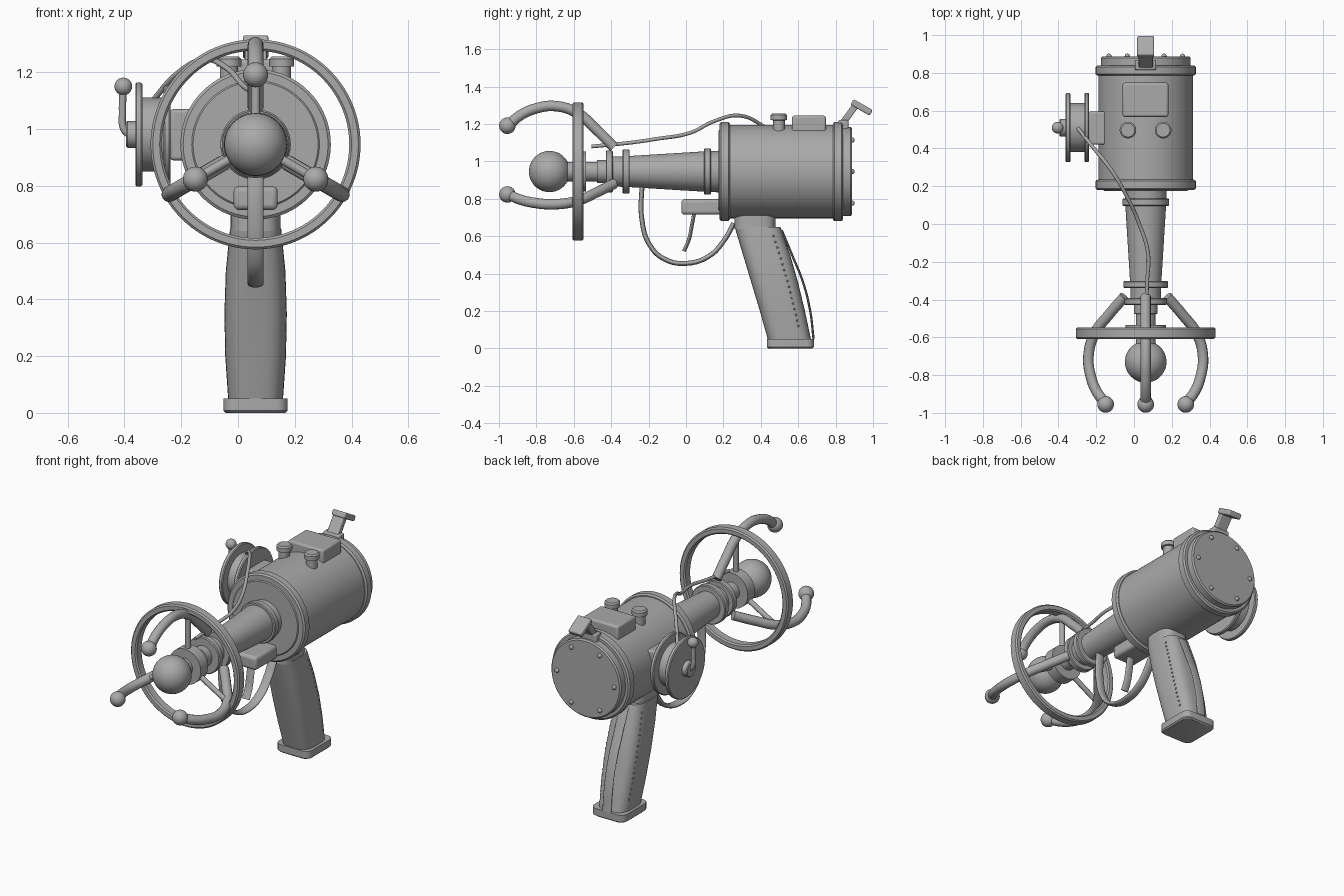
import bpy, bmesh, math
from math import sin, cos, pi, radians
from mathutils import Vector, Matrix

if "Cube" in bpy.data.objects:
    bpy.data.objects.remove(bpy.data.objects["Cube"])

grey = bpy.data.materials.new("plain_grey")
grey.use_nodes = True
grey.diffuse_color = (0.4, 0.4, 0.4, 1)
grey.node_tree.nodes["Principled BSDF"].inputs["Base Color"].default_value = (0.4, 0.4, 0.4, 1)

AX, AZ = 0.062, 0.946          # main barrel axis
AXIS = Vector((AX, 0, AZ))


def finish(ob, angle=35):
    ob.data.materials.clear()
    ob.data.materials.append(grey)
    bpy.ops.object.select_all(action='DESELECT')
    ob.select_set(True)
    bpy.context.view_layer.objects.active = ob
    bpy.ops.object.shade_smooth_by_angle(angle=radians(angle))
    return ob


def from_bmesh(name, bm):
    bmesh.ops.recalc_face_normals(bm, faces=bm.faces)
    me = bpy.data.meshes.new(name)
    bm.to_mesh(me)
    bm.free()
    ob = bpy.data.objects.new(name, me)
    bpy.context.collection.objects.link(ob)
    return finish(ob)


def loft(name, rings, closed=False):
    """Skin a list of point loops; cap the ends unless the loft is closed."""
    bm = bmesh.new()
    loops = [[bm.verts.new(p) for p in ring] for ring in rings]
    n = len(loops[0])
    pairs = list(zip(loops, loops[1:])) + ([(loops[-1], loops[0])] if closed else [])
    for a, b in pairs:
        for i in range(n):
            j = (i + 1) % n
            bm.faces.new((a[i], a[j], b[j], b[i]))
    if not closed:
        bm.faces.new(loops[0])
        bm.faces.new(loops[-1])
    return from_bmesh(name, bm)


def lathe(name, profile, origin=AXIS, axis='Y', closed=False, n=64):
    """Turn (position along axis, radius) pairs about an axis."""
    def point(h, r, a):
        u, v = r * cos(a), r * sin(a)
        return origin + Vector({'X': (h, u, v), 'Y': (u, h, v), 'Z': (u, v, h)}[axis])
    return loft(name, [[point(h, r, 2 * pi * i / n) for i in range(n)] for h, r in profile], closed)


def ball(name, centre, r, seg=32):
    bm = bmesh.new()
    bmesh.ops.create_uvsphere(bm, u_segments=seg, v_segments=seg // 2, radius=r,
                              matrix=Matrix.Translation(centre))
    return from_bmesh(name, bm)


def box(name, lo, hi, bevel=0.01, tilt=0, segments=3):
    lo, hi = Vector(lo), Vector(hi)
    bpy.ops.mesh.primitive_cube_add(size=1, location=(lo + hi) / 2, rotation=(tilt, 0, 0))
    ob = bpy.context.object
    ob.name = name
    ob.scale = hi - lo
    bpy.ops.object.transform_apply(location=False, rotation=False, scale=True)
    mod = ob.modifiers.new("bevel", 'BEVEL')
    mod.width, mod.segments = bevel, segments
    return finish(ob)


def tube(name, points, r, widen=1, x=0):
    """Smooth round tube through points; widen flattens it into a strap along x."""
    cu = bpy.data.curves.new(name, 'CURVE')
    cu.dimensions = '3D'
    cu.bevel_depth, cu.bevel_resolution, cu.resolution_u = r, 4, 10
    cu.use_fill_caps = True
    sp = cu.splines.new('BEZIER')
    sp.bezier_points.add(len(points) - 1)
    for bp, p in zip(sp.bezier_points, points):
        bp.co = p
        bp.handle_left_type = bp.handle_right_type = 'AUTO'
    ob = bpy.data.objects.new(name, cu)
    bpy.context.collection.objects.link(ob)
    ob.location.x, ob.scale.x = x, widen
    bpy.ops.object.select_all(action='DESELECT')
    ob.select_set(True)
    bpy.context.view_layer.objects.active = ob
    bpy.ops.object.convert(target='MESH')
    return finish(bpy.context.object, 50)


def radial(r, angle, y):
    return Vector((AX + r * cos(angle), y, AZ + r * sin(angle)))


# Main body with flanges and rear cap
lathe("body", [(0.175, 0.22), (0.19, 0.235), (0.20, 0.25), (0.83, 0.25)], n=96)
for name, y in (("front_flange", 0.18), ("rear_flange", 0.785)):
    lathe(name, [(y, 0.255), (y + 0.008, 0.265), (y + 0.047, 0.265), (y + 0.055, 0.255)], n=96)
lathe("rear_cap", [(0.82, 0.238), (0.88, 0.238), (0.888, 0.23)], n=96)
for i in range(6):
    ball("cap_rivet", radial(0.195, i * pi / 3, 0.888), 0.014, 16)

# Barrel, collars, front shaft and tip
lathe("barrel", [(0.19, 0.112), (0.10, 0.108), (-0.32, 0.082), (-0.41, 0.08)])
for y, r in ((0.115, 0.124), (-0.32, 0.118), (-0.41, 0.112)):
    lathe("barrel_collar", [(y - 0.019, r - 0.005), (y - 0.014, r), (y + 0.014, r), (y + 0.019, r - 0.005)])
lathe("front_shaft", [(-0.40, 0.062), (-0.475, 0.062), (-0.476, 0.052), (-0.70, 0.052)])
ball("tip_ball", AXIS + Vector((0, -0.73, 0)), 0.11, 48)

# Hoop around the shaft with hub and spokes
lathe("hoop", [(-0.608, 0.338), (-0.608, 0.362), (-0.600, 0.37), (-0.556, 0.37),
               (-0.548, 0.362), (-0.548, 0.338), (-0.556, 0.33), (-0.600, 0.33)], closed=True, n=96)
lathe("hoop_hub", [(-0.605, 0.108), (-0.535, 0.108), (-0.535, 0.05), (-0.605, 0.05)], closed=True)

# Three curved prongs with ball ends
PRONG = [(-0.385, 0.13), (-0.48, 0.225), (-0.58, 0.312), (-0.70, 0.35),
         (-0.81, 0.335), (-0.89, 0.298), (-0.95, 0.245)]
for a in (pi / 2, pi * 7 / 6, pi * 11 / 6):
    tube("prong", [radial(r, a, y) for y, r in PRONG], 0.028)
    ball("prong_ball", radial(0.245, a, -0.955), 0.044)
    tube("hoop_spoke", [radial(0.06, a, -0.575), radial(0.34, a, -0.575)], 0.016)

# Grip: rounded sections given as (z, front y, back y, half width)
SECTIONS = [(0.65, 0.26, 0.505, 0.09), (0.5, 0.305, 0.557, 0.105), (0.35, 0.35, 0.6, 0.11),
            (0.2, 0.395, 0.636, 0.107), (0.04, 0.44, 0.67, 0.096)]


def section_point(sec, a):
    z, y0, y1, w = sec
    c, s = cos(a), sin(a)
    return Vector((AX + w * math.copysign(abs(c) ** 0.65, c),
                   (y0 + y1) / 2 + (y1 - y0) / 2 * math.copysign(abs(s) ** 0.65, s), z))


def section_at(z):
    for a, b in zip(SECTIONS, SECTIONS[1:]):
        if z >= b[0]:
            t = (a[0] - z) / (a[0] - b[0])
            return [p + (q - p) * t for p, q in zip(a, b)]


loft("grip", [[section_point(s, 2 * pi * i / 48) for i in range(48)] for s in SECTIONS])
loft("grip_neck", [[section_point((z, 0.26, 0.478, 0.088), 2 * pi * i / 48) for i in range(48)]
                   for z in (0.64, 0.76)])
cap = [(0.0, 0.44, 0.675, 0.105), (0.008, 0.432, 0.684, 0.113), (0.05, 0.432, 0.684, 0.113)]
for z in (0,):
    corner = 0.04

    def cap_ring(sec):
        zz, y0, y1, w = sec
        ring = []
        for k, (sx, sy) in enumerate(((1, 1), (-1, 1), (-1, -1), (1, -1))):
            for j in range(6):
                a = (k + j / 5) * pi / 2
                ring.append((AX + sx * (w - corner) + corner * cos(a),
                             (y0 + y1) / 2 + sy * ((y1 - y0) / 2 - corner) + corner * sin(a), zz))
        return ring
    loft("grip_cap", [cap_ring(s) for s in cap])
tube("back_strap", [(0, 0.512, 0.632), (0, 0.567, 0.5), (0, 0.627, 0.35), (0, 0.664, 0.2),
                    (0, 0.682, 0.05)], 0.006, 5, AX)
for i in range(17):
    sec = section_at(0.6 - 0.03 * i)
    for a in (0.42, pi - 0.42):
        ball("grip_stud", section_point(sec, a), 0.006, 8)

# Trigger group
box("trigger_housing", (-0.015, -0.025, 0.715), (0.14, 0.22, 0.798), 0.018)
tube("trigger", [(0, 0.045, 0.73), (0, 0.03, 0.65), (0, 0.015, 0.58), (0, -0.012, 0.52)], 0.01, 2.6, AX)
tube("trigger_guard", [(0, -0.235, 0.88), (0, -0.237, 0.70), (0, -0.195, 0.555), (0, -0.115, 0.478),
                       (0, 0, 0.455), (0, 0.125, 0.495), (0, 0.205, 0.58), (0, 0.255, 0.67)],
     0.013, 2.2, AX)

# Top plate, knobs and rear sight
box("top_plate", (-0.06, 0.567, 1.13), (0.182, 0.748, 1.245), 0.012)
for x in (-0.032, 0.154):
    lathe("top_knob", [(0.03, 0.032), (0.125, 0.032), (0.126, 0.044), (0.152, 0.044), (0.16, 0.036)],
          Vector((x, 0.497, 1.095)), 'Z', n=32)
box("sight_base", (0.005, 0.815, 1.16), (0.117, 0.868, 1.222), 0.008)
box("sight_stalk", (0.025, 0.85, 1.17), (0.1, 0.885, 1.32), 0.005, radians(-36))
box("sight_plate", (0.017, 0.88, 1.272), (0.107, 0.998, 1.306), 0.008, radians(-30))

# Side reel with crank
REEL = Vector((0, 0.51, 0.981))
box("reel_mount", (-0.24, 0.42, 0.89), (-0.14, 0.596, 1.07), 0.012)
lathe("reel_drum", [(-0.35, 0.13), (-0.25, 0.13)], REEL, 'X')
for x in (-0.362, -0.263):
    lathe("reel_flange", [(x, 0.178), (x + 0.005, 0.183), (x + 0.02, 0.183), (x + 0.025, 0.178)], REEL, 'X')
lathe("crank_boss", [(-0.395, 0.042), (-0.39, 0.047), (-0.35, 0.047)], REEL, 'X', n=32)
tube("crank_arm", [(-0.385, 0.51, 0.981), (-0.402, 0.51, 1.0), (-0.407, 0.51, 1.06), (-0.404, 0.51, 1.15)], 0.013)
ball("crank_ball", (-0.404, 0.51, 1.15), 0.031)

# Cable from the reel to the front
tube("cable", [(-0.30, 0.51, 1.10), (-0.22, 0.41, 1.19), (-0.12, 0.285, 1.245), (-0.04, 0.15, 1.215),
               (0.02, 0.02, 1.152), (0.075, -0.16, 1.12), (0.07, -0.3, 1.10), (AX, -0.505, 1.08)], 0.01)
